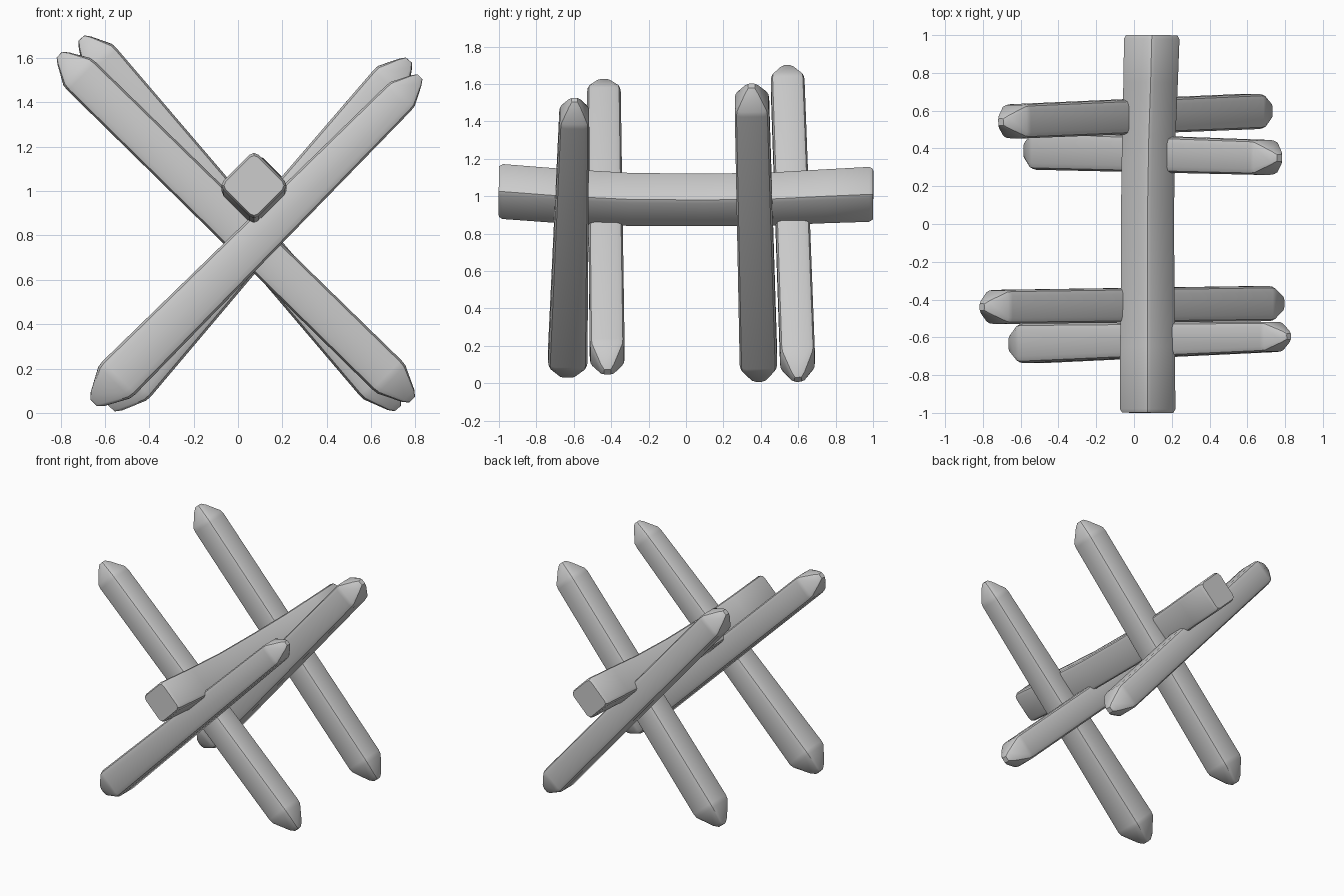
import bpy, bmesh, math
from mathutils import Vector

cube = bpy.data.objects.get("Cube")
if cube:
    bpy.data.objects.remove(cube, do_unlink=True)

grey = bpy.data.materials.new("plain grey")
grey.use_nodes = True
grey.diffuse_color = (0.6, 0.6, 0.6, 1)
grey.node_tree.nodes["Principled BSDF"].inputs["Base Color"].default_value = (0.6, 0.6, 0.6, 1)


def section(half, rounding, roll):
    """Rounded square outline, three points per corner."""
    pts = []
    for k in range(4):
        mid = math.pi / 4 + k * math.pi / 2
        for step in (-1, 0, 1):
            a = mid + step * math.pi / 4
            core = half * (1 - rounding)
            u = core * math.sqrt(2) * math.cos(mid) + half * rounding * math.cos(a)
            v = core * math.sqrt(2) * math.sin(mid) + half * rounding * math.sin(a)
            pts.append((u * math.cos(roll) - v * math.sin(roll),
                        u * math.sin(roll) + v * math.cos(roll)))
    return pts


def loft(name, rings, across, rounding, roll, sharp):
    """Skin rounded squares placed along (centre, half width) rings."""
    axis = (rings[-1][0] - rings[0][0]).normalized()
    side = (across - axis * across.dot(axis)).normalized()
    other = axis.cross(side)
    bm = bmesh.new()
    loops = [[bm.verts.new(c + side * u + other * v) for u, v in section(h, rounding, roll)]
             for c, h in rings]
    for a, b in zip(loops, loops[1:]):
        for i in range(len(a)):
            j = (i + 1) % len(a)
            bm.faces.new((a[i], a[j], b[j], b[i]))
    bm.faces.new(loops[0])
    bm.faces.new(loops[-1])
    bmesh.ops.recalc_face_normals(bm, faces=bm.faces)
    mesh = bpy.data.meshes.new(name)
    bm.to_mesh(mesh)
    bm.free()
    mesh.materials.append(grey)
    obj = bpy.data.objects.new(name, mesh)
    bpy.context.collection.objects.link(obj)
    bpy.ops.object.select_all(action='DESELECT')
    obj.select_set(True)
    bpy.context.view_layer.objects.active = obj
    bpy.ops.object.shade_smooth_by_angle(angle=math.radians(sharp))


def stake(name, bottom, top, low, high):
    """Tapered square post with a blunt point at each end."""
    b, t = Vector(bottom), Vector(top)
    d = (t - b).normalized()
    rings = [(b, low * 0.2), (b + d * 0.025, low * 0.42), (b + d * 0.13, low * 0.96),
             (b + d * 0.16, low), (t - d * 0.14, high), (t - d * 0.11, high * 0.96),
             (t - d * 0.025, high * 0.42), (t, high * 0.2)]
    loft(name, rings, Vector((0, 1, 0)), 0.35, 0, 32)


# Two crossed pairs of pointed stakes
stake("front_stake_right", (-0.65, -0.635, 0.045), (0.82, -0.595, 1.515), 0.105, 0.08)
stake("front_stake_left", (0.785, -0.42, 0.06), (-0.805, -0.44, 1.615), 0.093, 0.09)
stake("back_stake_right", (-0.57, 0.39, 0.02), (0.77, 0.35, 1.59), 0.1, 0.092)
stake("back_stake_left", (0.72, 0.6, 0.02), (-0.705, 0.54, 1.69), 0.093, 0.09)

# Sagging beam set on edge in the crotches of the stakes
beam = [(0.072, -1, 1.025, 0.103), (0.072, -0.98, 1.025, 0.112), (0.072, -0.65, 1.0, 0.111),
        (0.072, -0.3, 0.983, 0.108), (0.072, 0.1, 0.98, 0.107), (0.078, 0.45, 0.985, 0.108),
        (0.088, 0.75, 1.0, 0.11), (0.094, 0.98, 1.01, 0.112), (0.094, 1, 1.01, 0.103)]
loft("crossbeam", [(Vector((x, y, z)), h) for x, y, z, h in beam],
     Vector((1, 0, 0)), 0.25, math.pi / 4, 35)
